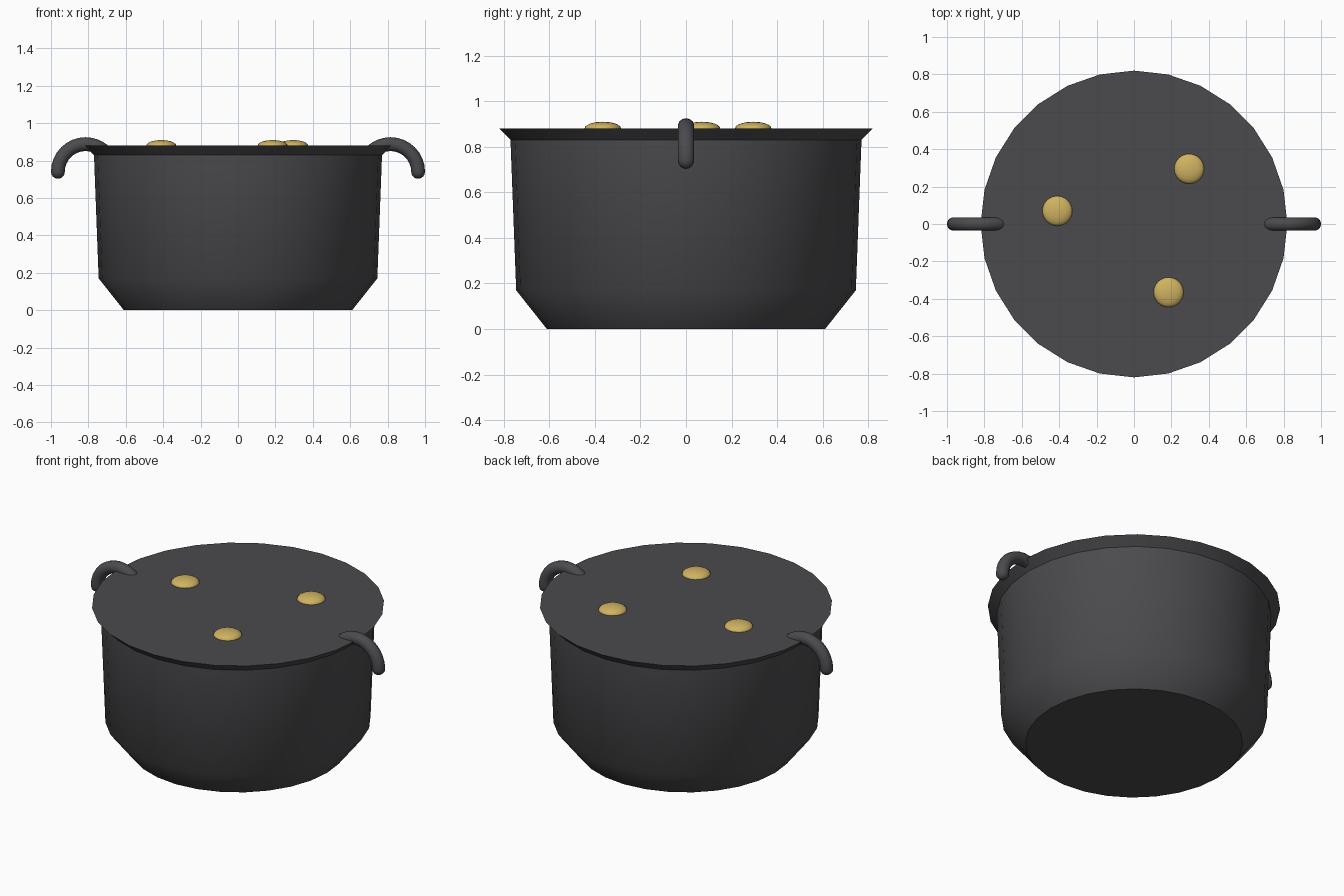
import bpy, bmesh
from math import pi, sin, cos, radians

default = bpy.data.objects.get("Cube")
if default:
    bpy.data.objects.remove(default, do_unlink=True)


def material(name, colour):
    mat = bpy.data.materials.new(name)
    mat.use_nodes = True
    mat.diffuse_color = (*colour, 1)
    bsdf = next(n for n in mat.node_tree.nodes if n.type == 'BSDF_PRINCIPLED')
    bsdf.inputs["Base Color"].default_value = (*colour, 1)
    return mat


IRON = material("dark iron", (0.07, 0.07, 0.076))
GOLD = material("golden yellow", (0.63, 0.45, 0.12))


def finish(bm, name, mat, angle):
    bmesh.ops.recalc_face_normals(bm, faces=bm.faces[:])
    mesh = bpy.data.meshes.new(name)
    bm.to_mesh(mesh)
    bm.free()
    mesh.materials.append(mat)
    obj = bpy.data.objects.new(name, mesh)
    bpy.context.collection.objects.link(obj)
    bpy.ops.object.select_all(action='DESELECT')
    obj.select_set(True)
    bpy.context.view_layer.objects.active = obj
    bpy.ops.object.shade_smooth_by_angle(angle=radians(angle))
    return obj


def bridge_rings(bm, rings):
    """Skin a list of vertex rings and close both ends."""
    for a, b in zip(rings, rings[1:]):
        for i in range(len(a)):
            j = (i + 1) % len(a)
            bm.faces.new((a[i], a[j], b[j], b[i]))
    bm.faces.new(rings[0])
    bm.faces.new(rings[-1])


# Pot body with chamfered foot, flared rim and flat closed top
SIDES = 28
profile = [(0.61, 0), (0.745, 0.17), (0.77, 0.83), (0.82, 0.88)]
bm = bmesh.new()
bridge_rings(bm, [[bm.verts.new((r * cos(2 * pi * i / SIDES), r * sin(2 * pi * i / SIDES), z))
                   for i in range(SIDES)] for r, z in profile])
finish(bm, "pot_body", IRON, 40)

# Hooked side handles: half-circle tubes with a domed outer tip
ARC, TUBE, STEPS, ROUND = 0.148, 0.037, 16, 14
for side, name in ((1, "left_handle"), (-1, "right_handle")):
    # stations hold arc angle, drop below the arc end, tube radius
    stations = [(pi * (1 - k / STEPS), 0, TUBE) for k in range(STEPS + 1)]
    stations += [(0, TUBE * sin(t), TUBE * cos(t)) for t in (0.4, 0.8, 1.15, 1.45)]
    bm = bmesh.new()
    rings = []
    for a, drop, radius in stations:
        ring = []
        for i in range(ROUND):
            t = 2 * pi * i / ROUND
            reach = ARC + radius * cos(t)
            ring.append(bm.verts.new((side * (0.815 + reach * cos(a)),
                                      radius * sin(t),
                                      0.74 + reach * sin(a) - drop)))
        rings.append(ring)
    bridge_rings(bm, rings)
    finish(bm, name, IRON, 60)

# Shallow golden domes set into the top
for n, (x, y) in enumerate([(-0.41, 0.07), (0.295, 0.295), (0.185, -0.365)], 1):
    bm = bmesh.new()
    bmesh.ops.create_uvsphere(bm, u_segments=24, v_segments=12, radius=0.08)
    bmesh.ops.scale(bm, vec=(1, 1, 0.37), verts=bm.verts[:])
    bmesh.ops.translate(bm, vec=(x, y, 0.88), verts=bm.verts[:])
    finish(bm, f"golden_dome_{n}", GOLD, 60)
